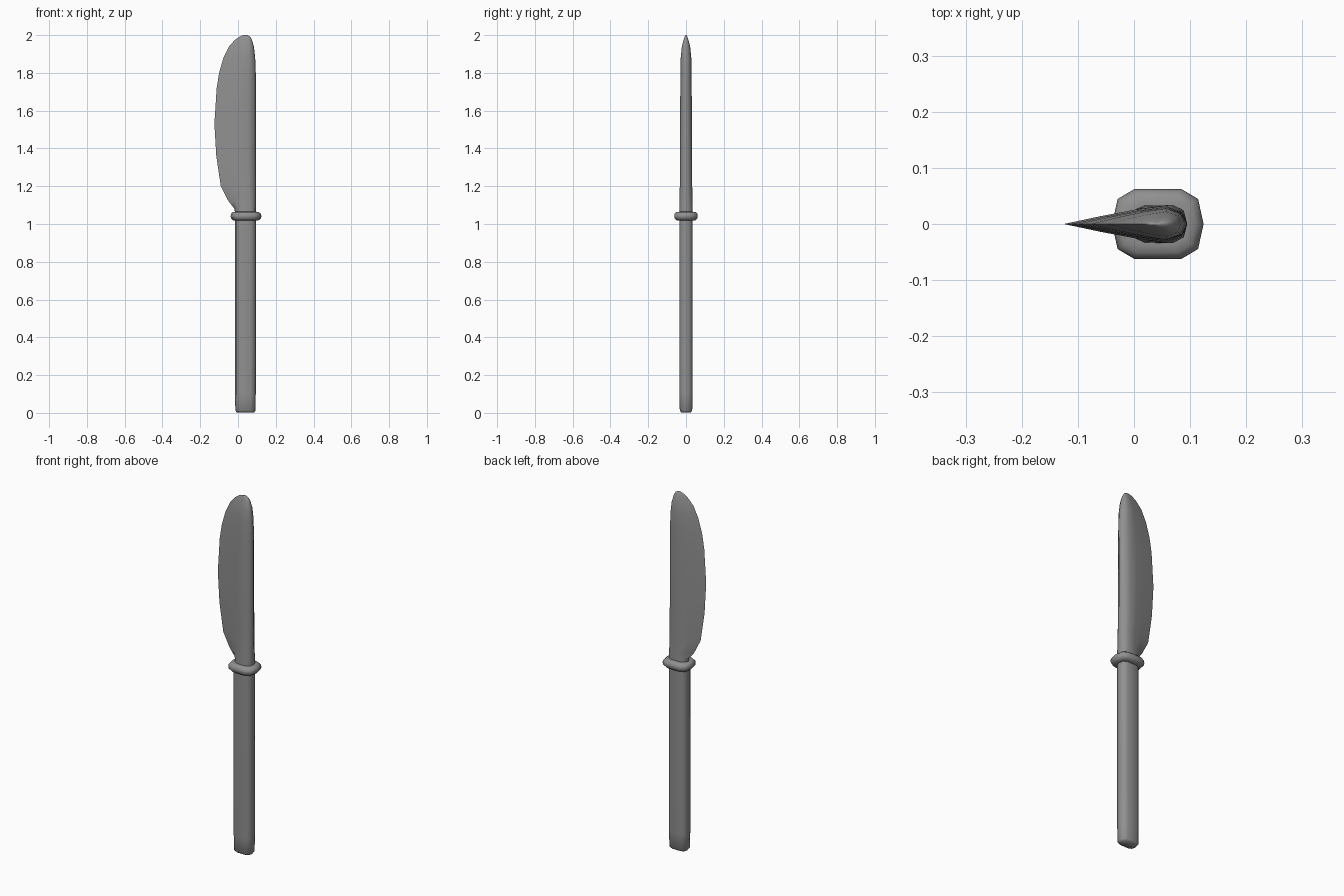
import bpy, bmesh

if "Cube" in bpy.data.objects:
    bpy.data.objects.remove(bpy.data.objects["Cube"])

# Half cross-sections: (fraction along x, fraction of half thickness)
GRIP = [(0, 0), (.06, .72), (.24, 1), (.76, 1), (.94, .72), (1, 0)]
WEDGE = [(0, 0), (.3, .44), (.58, .8), (.8, 1), (.955, .65), (1, 0)]

# Dark grey metal
steel = bpy.data.materials.new("dark_steel")
steel.diffuse_color = (.28, .28, .28, 1)
steel.use_nodes = True
steel.node_tree.nodes["Principled BSDF"].inputs["Base Color"].default_value = steel.diffuse_color


def loft(name, rings):
    """Skin mirrored sections; ring = (z, x min, x max, half thickness, wedge blend)."""
    bm = bmesh.new()
    loops = []
    for z, x0, x1, t, k in rings:
        half = [(x0 + (x1 - x0) * (a[0] + (b[0] - a[0]) * k),
                 t * (a[1] + (b[1] - a[1]) * k)) for a, b in zip(GRIP, WEDGE)]
        outline = [(x, -y) for x, y in half] + half[-2:0:-1]
        loops.append([bm.verts.new((x, y, z)) for x, y in outline])
    n = len(loops[0])
    for low, high in zip(loops, loops[1:]):
        for i in range(n):
            j = (i + 1) % n
            bm.faces.new((low[i], low[j], high[j], high[i]))
    bm.faces.new(loops[0][::-1])
    bm.faces.new(loops[-1])
    bmesh.ops.recalc_face_normals(bm, faces=bm.faces)
    mesh = bpy.data.meshes.new(name)
    bm.to_mesh(mesh)
    bm.free()
    mesh.materials.append(steel)
    ob = bpy.data.objects.new(name, mesh)
    bpy.context.collection.objects.link(ob)
    bpy.ops.object.select_all(action='DESELECT')
    bpy.context.view_layer.objects.active = ob
    ob.select_set(True)
    bpy.ops.object.shade_smooth_by_angle(angle=1.05)
    return ob


# Handle with a slightly rounded butt
loft("handle", [
    (0.003, -.007, .086, .026, 0), (.012, -.014, .093, .033, 0),
    (.10, -.016, .094, .034, 0), (1.03, -.016, .095, .034, 0)])

# Rounded collar between handle and blade
loft("guard", [
    (1.018, -.014, .096, .036, 0), (1.020, -.027, .110, .051, 0),
    (1.030, -.037, .121, .060, 0), (1.042, -.039, .124, .062, 0),
    (1.054, -.037, .121, .060, 0), (1.063, -.027, .110, .051, 0),
    (1.065, -.014, .096, .036, 0)])

# Blade: straight spine, bellied edge, thinning to the tip
loft("blade", [
    (1.03, -.014, .095, .034, 0), (1.08, -.018, .095, .034, .3),
    (1.12, -.050, .095, .034, .7), (1.20, -.091, .095, .033, 1),
    (1.36, -.115, .095, .033, 1), (1.53, -.125, .095, .032, 1),
    (1.72, -.113, .095, .030, 1), (1.80, -.100, .094, .029, 1),
    (1.88, -.077, .091, .028, 1), (1.94, -.048, .084, .022, 1),
    (1.975, -.016, .074, .013, 1), (1.992, .008, .064, .007, .8),
    (2.0, .028, .051, .002, .5)])
